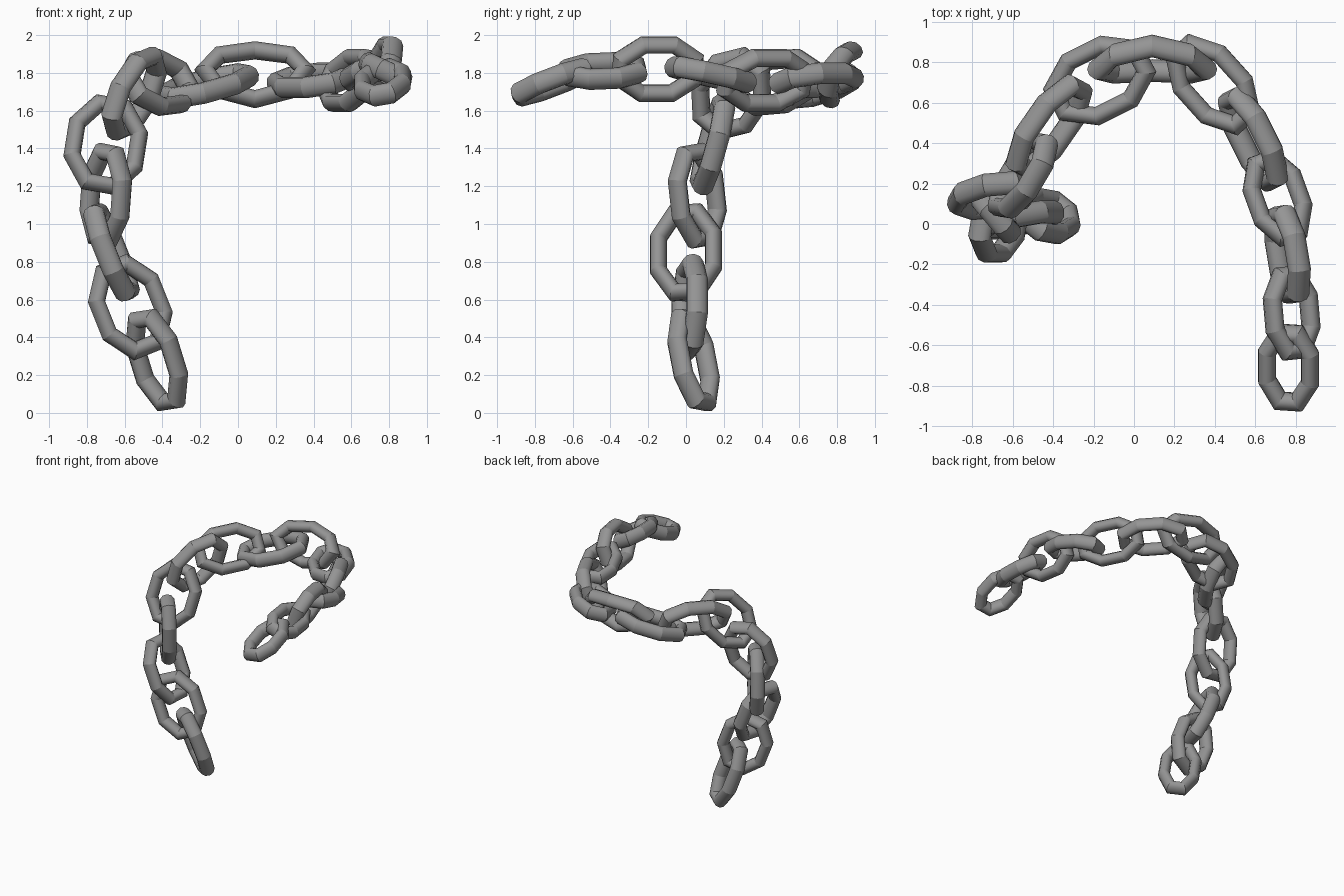
import bpy
import bmesh
from math import cos, sin, pi
from mathutils import Vector

if "Cube" in bpy.data.objects:
    bpy.data.objects.remove(bpy.data.objects["Cube"], do_unlink=True)

# Single steel colour
steel = bpy.data.materials.new("grey_steel")
steel.use_nodes = True
colour = (0.30, 0.30, 0.30, 1)
steel.diffuse_color = colour
steel.node_tree.nodes["Principled BSDF"].inputs["Base Color"].default_value = colour

CORNERS = 8      # corners around each link
SIDES = 10       # sides of the bar
BAR_FLAT = 0.045  # bar radius within the plane of the link
BAR_DEEP = 0.058  # bar radius across the plane of the link


def make_link(name, centre, along, side, bend=0, turned=False):
    """Eight-cornered stretched ring; along and side reach its outer edge."""
    centre, along, side = Vector(centre), Vector(along), Vector(side)
    u = along.normalized()
    v = (side - u * side.dot(u)).normalized()
    n = u.cross(v)
    half_len, half_wid = along.length - BAR_FLAT, side.length - BAR_FLAT
    phase = 0 if turned else pi / CORNERS
    grow = 1 / cos(phase)

    # Corner positions in the plane of the link
    path = []
    for i in range(CORNERS):
        t = 2 * pi * i / CORNERS + phase
        path.append(u * half_len * grow * cos(t) + v * half_wid * grow * sin(t))

    # Mitred ring of bar vertices at every corner
    bm = bmesh.new()
    rings = []
    for i, p in enumerate(path):
        before = (p - path[i - 1]).normalized()
        after = (path[(i + 1) % CORNERS] - p).normalized()
        tangent = (before + after).normalized()
        outward = tangent.cross(n)
        mitre = BAR_FLAT / max(tangent.dot(after), 0.6)
        sag = n * bend * (p.dot(u) / half_len) ** 2
        ring = []
        for j in range(SIDES):
            a = 2 * pi * j / SIDES
            offset = outward * mitre * cos(a) + n * BAR_DEEP * sin(a)
            ring.append(bm.verts.new(centre + p + sag + offset))
        rings.append(ring)

    # Skin between neighbouring rings
    for i in range(CORNERS):
        here, there = rings[i], rings[(i + 1) % CORNERS]
        for j in range(SIDES):
            k = (j + 1) % SIDES
            face = bm.faces.new((here[j], here[k], there[k], there[j]))
            face.smooth = True
    bmesh.ops.recalc_face_normals(bm, faces=bm.faces)

    # Creases at the corners keep each bar segment crisp
    for ring in rings:
        for j in range(SIDES):
            edge = bm.edges.get((ring[j], ring[(j + 1) % SIDES]))
            edge.smooth = False

    mesh = bpy.data.meshes.new(name)
    bm.to_mesh(mesh)
    bm.free()
    mesh.materials.append(steel)
    obj = bpy.data.objects.new(name, mesh)
    bpy.context.collection.objects.link(obj)
    return obj


# Hanging part, from the lowest link upward: centre, half length, half width
hanging = [
    ((-.43, .04, .28), (.08, .05, -.26), (.12, -.10, .03)),
    ((-.57, .02, .56), (.10, 0, -.25), (.19, .05, .06)),
    ((-.67, 0, .85), (.10, 0, -.25), (.03, .19, .02)),
    ((-.70, .06, 1.15), (-.02, .03, -.27), (.11, -.13, -.02)),
    ((-.70, .14, 1.42), (.04, .07, .25), (.21, .02, -.03)),
]
# Bend over the top and the rear arch
arch = [
    ((-.55, .24, 1.69), (.13, .13, .19), (.04, .16, -.12)),
    ((-.42, .48, 1.75), (.16, .23, .02), (.08, -.06, -.16)),
    ((-.17, .71, 1.73), (.24, .12, .07), (-.08, .18, .02)),
    ((.09, .82, 1.79), (.31, 0, 0), (0, -.08, -.17), -.06, True),
    ((.39, .69, 1.76), (.18, -.20, 0), (.12, .12, .05)),
]
# Run that comes forward to the loose end
forward = [
    ((.59, .42, 1.76), (.12, -.24, 0), (.07, .03, .16)),
    ((.71, .13, 1.79), (.08, -.22, .05), (.14, .06, 0)),
    ((.76, -.15, 1.82), (.04, -.24, 0), (.06, .01, .17)),
    ((.78, -.44, 1.81), (.02, -.23, -.01), (.13, 0, -.06)),
    ((.765, -.71, 1.75), (0, -.21, -.08), (.15, 0, .03)),
]

for part, links in (("hanging", hanging), ("arch", arch), ("forward", forward)):
    for index, values in enumerate(links, 1):
        make_link(f"{part}_link_{index}", *values)
